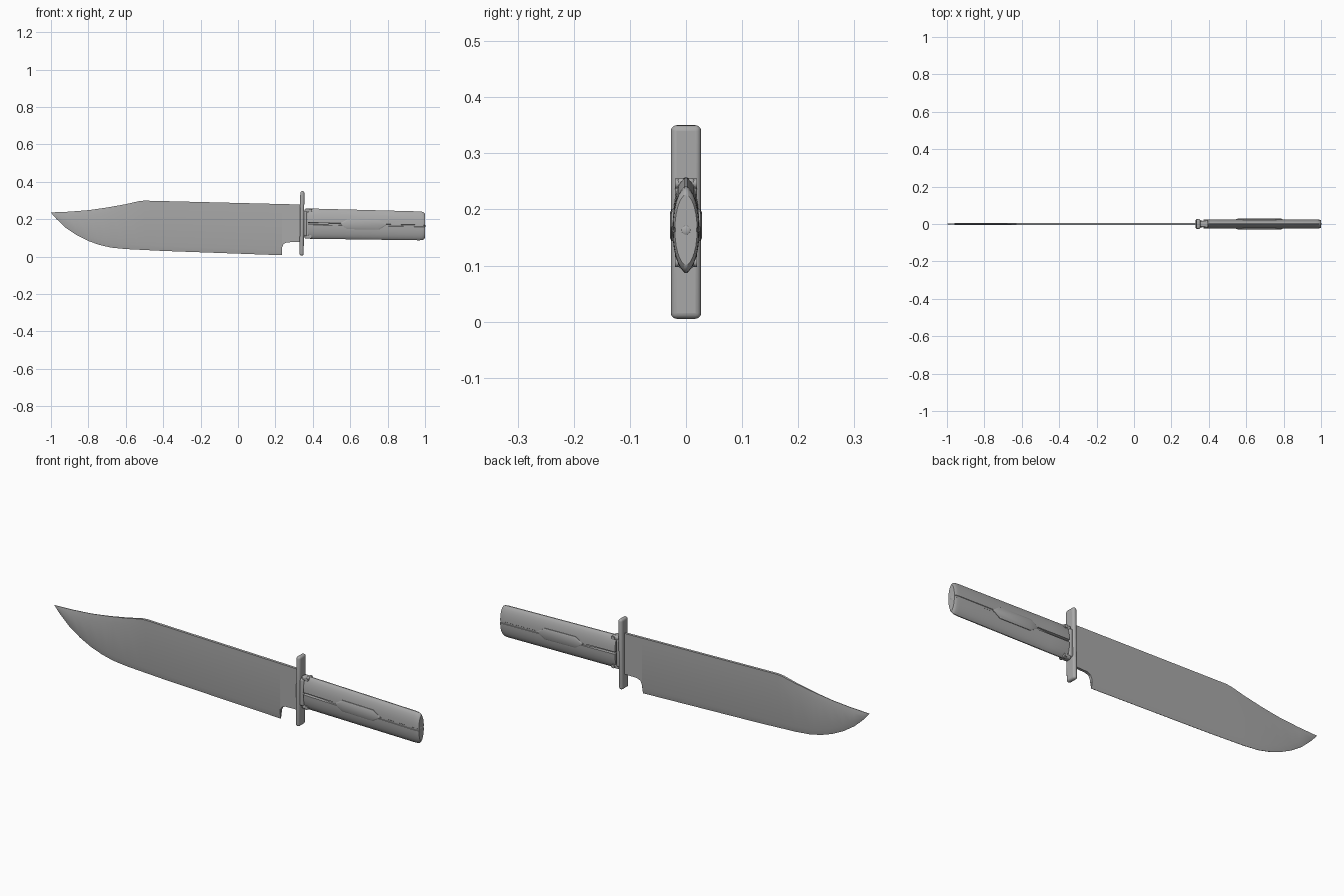
import bpy, bmesh, math

cube = bpy.data.objects.get("Cube")
if cube:
    bpy.data.objects.remove(cube)

steel = bpy.data.materials.new("grey_steel")
steel.use_nodes = True
grey = (0.4, 0.4, 0.4, 1)
steel.diffuse_color = grey
steel.node_tree.nodes["Principled BSDF"].inputs["Base Color"].default_value = grey


def finish(name, bm, angle=35):
    bmesh.ops.recalc_face_normals(bm, faces=bm.faces)
    mesh = bpy.data.meshes.new(name)
    bm.to_mesh(mesh)
    bm.free()
    mesh.materials.append(steel)
    ob = bpy.data.objects.new(name, mesh)
    bpy.context.collection.objects.link(ob)
    bpy.ops.object.select_all(action='DESELECT')
    ob.select_set(True)
    bpy.context.view_layer.objects.active = ob
    bpy.ops.object.shade_smooth_by_angle(angle=math.radians(angle))
    return ob


def loft(name, rings, angle=35):
    """Skin a list of equal closed rings and cap both ends."""
    bm = bmesh.new()
    loops = [[bm.verts.new(p) for p in ring] for ring in rings]
    n = len(loops[0])
    for a, b in zip(loops, loops[1:]):
        for i in range(n):
            j = (i + 1) % n
            bm.faces.new((a[i], a[j], b[j], b[i]))
    bm.faces.new(loops[0])
    bm.faces.new(loops[-1])
    return finish(name, bm, angle)


def rounded_box(name, centre, size, bevel, tilt=0):
    bm = bmesh.new()
    bmesh.ops.create_cube(bm, size=1)
    bmesh.ops.scale(bm, vec=size, verts=bm.verts)
    ob = finish(name, bm)
    ob.location = centre
    ob.rotation_euler.y = tilt
    mod = ob.modifiers.new("rounding", 'BEVEL')
    mod.width = bevel
    mod.segments = 4
    return ob


def lerp_path(path, x):
    for (x0, z0), (x1, z1) in zip(path, path[1:]):
        if x <= x1:
            return z0 + (z1 - z0) * (x - x0) / (x1 - x0)
    return path[-1][1]


# Blade: clipped spine, curved belly, ground edge and a notch by the guard
spine = [(-1, .236), (-.9, .24), (-.8, .248), (-.7, .262), (-.6, .28),
         (-.53, .296), (-.5, .299), (.34, .278)]
belly = [(-1, .234), (-.97, .2), (-.92, .153), (-.86, .113), (-.8, .083),
         (-.74, .062), (-.68, .048), (-.6, .04), (-.4, .03), (.234, .007),
         (.236, .05), (.244, .068), (.262, .076), (.34, .078)]
T = .0065
rings = []
for x in sorted({p[0] for p in spine + belly}):
    top, low = lerp_path(spine, x), lerp_path(belly, x)
    h = top - low
    ground = x < .235
    edge = .0008 if ground else T
    back = T if x >= -.5 else max(.0015, T * (1 - (-.5 - x) * 3))
    t = T * min(1, .15 + h * 10)
    half = [(low, min(edge, t)), (low + min(.028, h * .3), t),
            (top - min(.03, h * .25), t), (top, min(back, t))]
    rings.append([(x, y, z) for z, y in half] + [(x, -y, z) for z, y in reversed(half)])
loft("blade", rings, 25)

# Crossguard with a thicker collar on the handle side
rounded_box("crossguard", (.342, 0, .1775), (.022, .054, .345), .0105, .012)
rounded_box("guard_collar", (.357, 0, .176), (.026, .04, .135), .009)


# Handle: tapered oval section with a groove along each side
def section(x, scale, groove):
    f = (x - .36) / .64
    mid, half = .1765 - .013 * f, (.081 - .004 * f) * scale
    levels = [-1, -.97, -.9, -.8, -.65, -.45, -.25, -.07, -.05,
              .05, .07, .25, .45, .65, .8, .9, .97, 1]
    side = []
    for s in levels:
        y = .024 * scale * max(.1, (1 - abs(s) ** 2.2) ** .6)
        if abs(s) < .06:
            y -= groove
        side.append((y, mid + s * half))
    return [(x, y, z) for y, z in side] + [(x, -y, z) for y, z in reversed(side)]


stations = [(.372, .96, .014), (.38, 1, .014), (.47, 1, .012), (.55, 1, .003),
            (.8, 1, .002), (.97, 1, .002), (.985, .98, .002), (.994, .93, .002), (1, .82, .001)]
loft("handle", [section(*s) for s in stations], 40)

# Long six-sided side plates
for side, label in ((-1, "right"), (1, "left")):
    rings = []
    for y, k in ((.015, 1), (.0255, 1), (.0285, .78)):
        ring = []
        for dx, dz in ((-.125, 0), (-.085, .027), (.085, .027), (.125, 0), (.085, -.027), (-.085, -.027)):
            ring.append((.67 + dx * (.7 + .3 * k), side * y, .172 + dz * k - .02 * dx))
        rings.append(ring)
    loft("grip_plate_" + label, rings, 30)

# Small rivets and ferrule lugs joining the handle to the guard
for z, label in ((.246, "upper"), (.106, "lower")):
    rounded_box("ferrule_lug_" + label, (.376, 0, z), (.04, .032, .02), .007)
    bm = bmesh.new()
    bmesh.ops.create_cone(bm, cap_ends=True, segments=16, radius1=.009, radius2=.009, depth=.04)
    rivet = finish("rivet_" + label, bm)
    rivet.location = (.386, 0, z)
    rivet.rotation_euler.x = math.pi / 2

# Pommel button on the handle end
bm = bmesh.new()
bmesh.ops.create_uvsphere(bm, u_segments=16, v_segments=8, radius=.009)
bmesh.ops.scale(bm, vec=(.35, 1, 1), verts=bm.verts)
finish("pommel_button", bm).location = (.9985, 0, .163)
